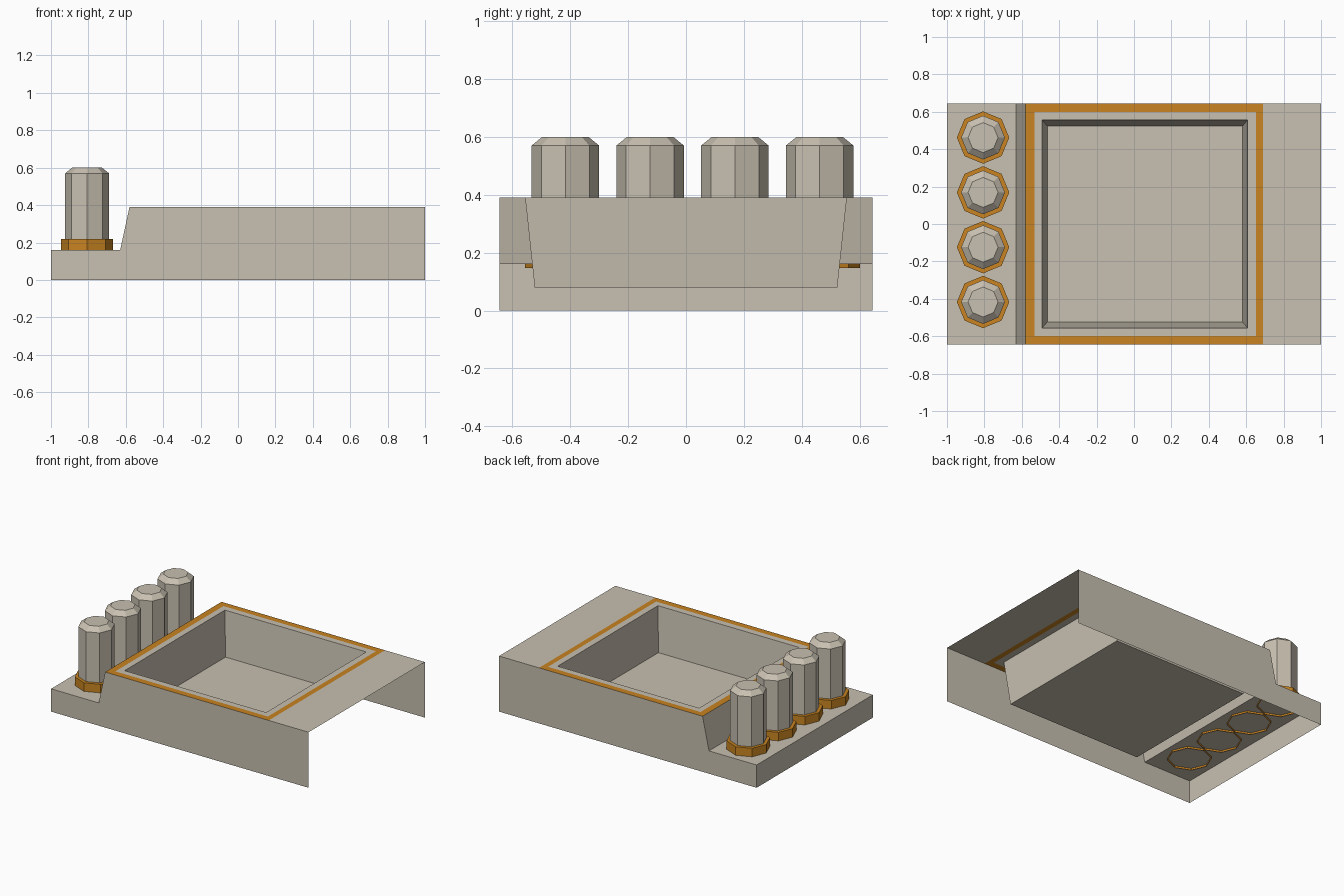
import bpy, bmesh, math

if "Cube" in bpy.data.objects:
    bpy.data.objects.remove(bpy.data.objects["Cube"])


def material(name, rgb):
    m = bpy.data.materials.new(name)
    m.diffuse_color = (*rgb, 1)
    m.use_nodes = True
    m.node_tree.nodes["Principled BSDF"].inputs["Base Color"].default_value = m.diffuse_color
    return m


STONE = material("warm_stone", (0.58, 0.53, 0.44))
ORANGE = material("orange_trim", (0.58, 0.23, 0.015))


def finish(name, bm, *mats):
    mesh = bpy.data.meshes.new(name)
    bm.to_mesh(mesh)
    bm.free()
    for m in mats:
        mesh.materials.append(m)
    ob = bpy.data.objects.new(name, mesh)
    bpy.context.collection.objects.link(ob)
    return ob


def rect(bm, x0, x1, y, z):
    return [bm.verts.new(p) for p in
            ((x0, -y, z), (x1, -y, z), (x1, y, z), (x0, y, z))]


def octagon(bm, x, y, r, z):
    return [bm.verts.new((x + r * math.cos(i * math.pi / 4),
                          y + r * math.sin(i * math.pi / 4), z)) for i in range(8)]


def bridge(bm, a, b, mat=0):
    n = len(a)
    for i in range(n):
        j = (i + 1) % n
        f = bm.faces.new((a[i], a[j], b[j], b[i]))
        f.material_index = mat


W, TOP, STEP = 0.645, 0.39, 0.16

# Housing: thin shell, open underneath and at the right end
bm = bmesh.new()
profile = [(-1, 0), (-1, STEP), (-0.63, STEP), (-0.58, TOP)]
near = [bm.verts.new((x, -W, z)) for x, z in profile]
far = [bm.verts.new((x, W, z)) for x, z in profile]
for i in range(3):
    bm.faces.new((near[i], near[i + 1], far[i + 1], far[i]))
end = [bm.verts.new(p) for p in ((1, -W, TOP), (1, W, TOP), (1, W, 0), (1, -W, 0))]
bm.faces.new(near + [end[0], end[3]]).normal_flip()
bm.faces.new(far + [end[1], end[2]])

# Top deck: plain right strip, orange border, inner rim, then the sunken basin
outer = rect(bm, -0.58, 0.69, W, TOP)
bm.faces.new((outer[1], end[0], end[1], outer[2]))
inner = rect(bm, -0.533, 0.652, 0.6, TOP)
mouth = rect(bm, -0.491, 0.607, 0.556, TOP)
floor = rect(bm, -0.463, 0.58, 0.523, 0.08)
bridge(bm, outer, inner, 1)
bridge(bm, inner, mouth)
bridge(bm, mouth, floor)
bm.faces.new(floor)
bmesh.ops.remove_doubles(bm, verts=bm.verts, dist=1e-5)
for f in bm.faces:
    f.normal_update()
    c = f.calc_center_median()
    # side walls face outwards
    if abs(c.y) > W - 0.01 and abs(f.normal.y) > 0.9 and f.normal.y * c.y < 0:
        f.normal_flip()
    # left end, step, slope and deck face up or left
    elif c.x < -0.57 and abs(f.normal.y) < 0.1 and f.normal.z - f.normal.x < 0:
        f.normal_flip()
finish("basin_housing", bm, STONE, ORANGE)

# Row of bevelled posts, each in an orange collar that pokes through the step
for k in range(4):
    x, y = -0.807, -0.417 + 0.293 * k
    bm = bmesh.new()
    rings = [octagon(bm, x, y, r, z) for r, z in
             ((0.14, 0.147), (0.14, 0.22), (0.117, 0.22))]
    bridge(bm, rings[0], rings[1])
    bridge(bm, rings[1], rings[2])
    finish(f"collar_{k + 1}", bm, ORANGE)

    bm = bmesh.new()
    rings = [octagon(bm, x, y, r, z) for r, z in
             ((0.117, 0.22), (0.117, 0.57), (0.08, 0.6))]
    bridge(bm, rings[0], rings[1])
    bridge(bm, rings[1], rings[2])
    bm.faces.new(rings[2])
    finish(f"post_{k + 1}", bm, STONE)
